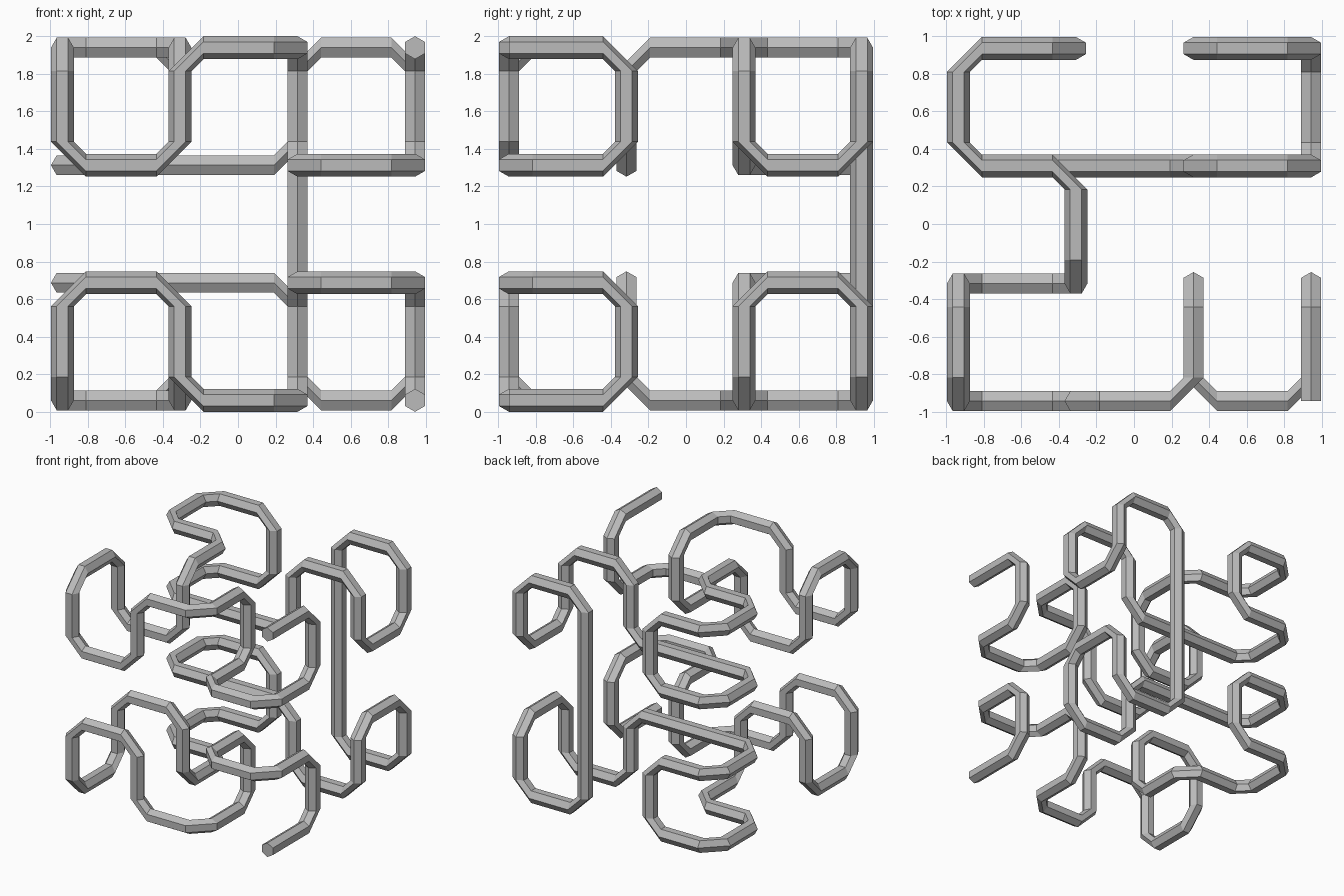
import bpy, bmesh, math
from mathutils import Vector

default = bpy.data.objects.get("Cube")
if default:
    bpy.data.objects.remove(default, do_unlink=True)

RADIUS = 0.061            # hexagonal tube, corner to corner / 2
STEP = (2 - 2 * RADIUS) / 3
BEVEL = STEP * 0.2        # how far each bend starts from its corner
SIDES = 6
ORIGIN = Vector((-1.5 * STEP + 0.004, -1.5 * STEP - 0.004, RADIUS))

# Upper half of the space-filling path on a 4 x 4 x 4 lattice
MOVES = "bdflbufl dlubdrub lbrdlfrr urdbuld"
DIRS = {"r": (1, 0, 0), "l": (-1, 0, 0), "b": (0, 1, 0),
        "f": (0, -1, 0), "u": (0, 0, 1), "d": (0, 0, -1)}
cells = [Vector((3, 0, 3))]
for move in MOVES.replace(" ", ""):
    cells.append(cells[-1] + Vector(DIRS[move]))

# Lower half is the mirrored path walked backwards
cells += [Vector((c.x, c.y, 3 - c.z)) for c in reversed(cells)]
path = [ORIGIN + c * STEP for c in cells]

# Sweep the hexagon along the path, turning its frame at every bend
bm = bmesh.new()


def add_ring(centre, heading, spoke):
    side = heading.cross(spoke)
    angles = [math.tau * i / SIDES for i in range(SIDES)]
    return [bm.verts.new(centre + RADIUS * (spoke * math.cos(a) + side * math.sin(a)))
            for a in angles]


heading = (path[1] - path[0]).normalized()
spoke = Vector((0, 0, 1))
rings = [add_ring(path[0], heading, spoke)]
for here, ahead in zip(path[1:], path[2:]):
    turned = (ahead - here).normalized()
    if turned.dot(heading) > 0.5:
        continue
    rings.append(add_ring(here - heading * BEVEL, heading, spoke))
    spoke = (heading.rotation_difference(turned) @ spoke).normalized()
    heading = turned
    rings.append(add_ring(here + heading * BEVEL, heading, spoke))
rings.append(add_ring(path[-1], heading, spoke))

for a, b in zip(rings, rings[1:]):
    for i in range(SIDES):
        j = (i + 1) % SIDES
        bm.faces.new((a[i], a[j], b[j], b[i]))
bm.faces.new(rings[0])
bm.faces.new(rings[-1])
bmesh.ops.recalc_face_normals(bm, faces=bm.faces)

mesh = bpy.data.meshes.new("folded_tube")
bm.to_mesh(mesh)
bm.free()

# Plain grey material
grey = bpy.data.materials.new("plain_grey")
grey.use_nodes = True
colour = (0.5, 0.5, 0.5, 1)
grey.diffuse_color = colour
grey.node_tree.nodes["Principled BSDF"].inputs["Base Color"].default_value = colour
mesh.materials.append(grey)

tube = bpy.data.objects.new("folded_tube", mesh)
bpy.context.collection.objects.link(tube)
